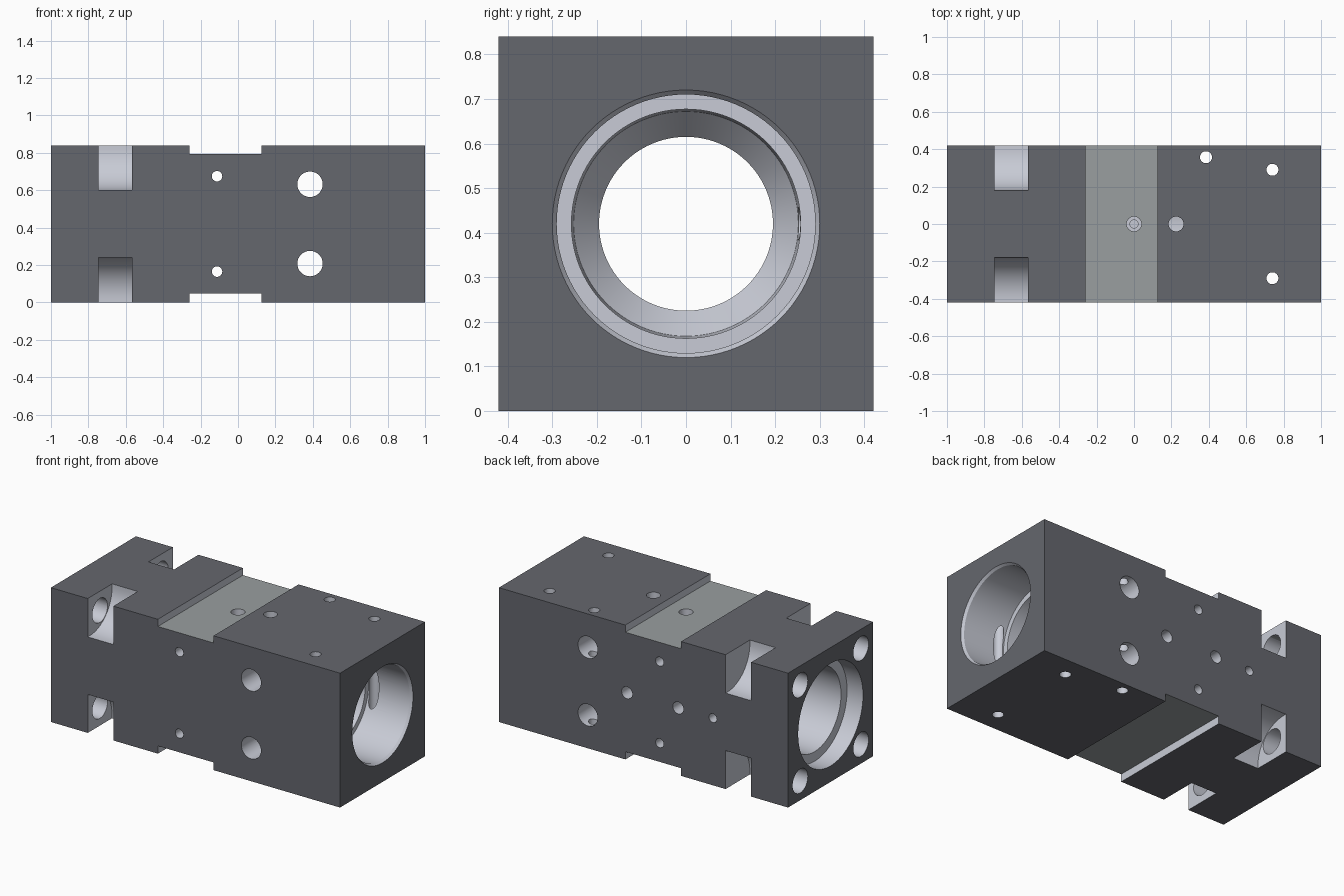
import bpy, bmesh, math
from mathutils import Vector

if "Cube" in bpy.data.objects:
    bpy.data.objects.remove(bpy.data.objects["Cube"])

W, H, MID = 0.42, 0.84, 0.42   # half width, height, bore axis height


def make(name, bm):
    bmesh.ops.recalc_face_normals(bm, faces=bm.faces)
    mesh = bpy.data.meshes.new(name)
    bm.to_mesh(mesh)
    bm.free()
    ob = bpy.data.objects.new(name, mesh)
    bpy.context.collection.objects.link(ob)
    return ob


def prism(name, outline, x0, x1):
    """Extrude a (y, z) outline along x."""
    bm = bmesh.new()
    face = bm.faces.new([bm.verts.new((x0, y, z)) for y, z in outline])
    ext = bmesh.ops.extrude_face_region(bm, geom=[face])
    verts = [v for v in ext["geom"] if isinstance(v, bmesh.types.BMVert)]
    bmesh.ops.translate(bm, verts=verts, vec=(x1 - x0, 0, 0))
    return make(name, bm)


def box(name, x0, x1, z0, z1, w):
    return prism(name, [(-w, z0), (w, z0), (w, z1), (-w, z1)], x0, x1)


def drill(name, a, b, r, seg=32):
    """Cylinder cutter between two points."""
    a, b = Vector(a), Vector(b)
    bm = bmesh.new()
    bmesh.ops.create_cone(bm, cap_ends=True, segments=seg, radius1=r, radius2=r,
                          depth=(b - a).length)
    ob = make(name, bm)
    ob.data.transform((b - a).to_track_quat('Z', 'Y').to_matrix().to_4x4())
    ob.location = (a + b) / 2
    return ob


def lathe(name, profile, seg=96):
    """Revolve (x, radius) points round the bore axis."""
    bm = bmesh.new()
    rings = [[bm.verts.new((x, r * math.cos(2 * math.pi * i / seg),
                            MID + r * math.sin(2 * math.pi * i / seg)))
              for i in range(seg)] for x, r in profile]
    for p, q in zip(rings, rings[1:]):
        for i in range(seg):
            j = (i + 1) % seg
            bm.faces.new((p[i], p[j], q[j], q[i]))
    bm.faces.new(rings[0])
    bm.faces.new(rings[-1])
    return make(name, bm)


def material(name, rgb):
    mat = bpy.data.materials.new(name)
    mat.diffuse_color = (*rgb, 1)
    mat.use_nodes = True
    mat.node_tree.nodes["Principled BSDF"].inputs["Base Color"].default_value = mat.diffuse_color
    return mat


body = box("valve_block", -1, 1, 0, H, W)
cutters = []

# Shallow cross grooves, top and bottom
cutters.append(box("groove_top", -0.26, 0.125, 0.795, H + 0.1, W + 0.1))
cutters.append(box("groove_bottom", -0.26, 0.125, -0.1, 0.048, W + 0.1))

# Stepped main bore with conical neck
cutters.append(lathe("main_bore", [
    (-1.05, 0.32), (-0.89, 0.32), (-0.89, 0.26), (-0.30, 0.26), (-0.30, 0.195),
    (0.0, 0.195), (0.07, 0.252), (0.16, 0.257), (0.70, 0.257), (0.70, 0.29),
    (0.985, 0.29), (1.0, 0.30), (1.05, 0.30)]))

# Rounded corner pockets and the bolt holes leading into them
arc = [(0.02 + 0.22 * math.cos(t * math.pi / 32), 0.02 + 0.22 * math.sin(t * math.pi / 32))
       for t in range(17)]
outline = [(-0.05, -0.05), (0.24, -0.05)] + arc + [(-0.05, 0.24)]
for sy in (-1, 1):
    for sz in (-1, 1):
        pts = [(sy * (W - u), MID + sz * (MID - v)) for u, v in outline]
        cutters.append(prism("corner_pocket", pts, -0.745, -0.568))
        y, z = sy * 0.30, MID + sz * 0.30
        cutters.append(drill("corner_bolt_hole", (-1.1, y, z), (-0.7, y, z), 0.075))

# Cross holes right through, front to back
for x, dz, r in ((0.385, 0.212, 0.068), (-0.112, 0.255, 0.028)):
    for s in (-1, 1):
        z = MID + s * dz
        cutters.append(drill("cross_hole", (x, -0.6, z), (x, 0.6, z), r))

# Vertical holes right through
for x, y in ((0.385, 0.357), (0.74, 0.29), (0.74, -0.29)):
    cutters.append(drill("vertical_hole", (x, y, -0.1), (x, y, 1.0), 0.032))

# Ports from the back and top
for x, r in ((0.114, 0.037), (-0.24, 0.037), (-0.48, 0.027)):
    cutters.append(drill("back_port", (x, 0.6, MID), (x, 0.23, MID), r))
cutters.append(drill("top_port", (0.225, 0, 1.0), (0.225, 0, 0.6), 0.04))
cutters.append(drill("groove_port", (0, 0, 1.0), (0, 0, 0.73), 0.04))
cutters.append(drill("groove_port_neck", (0, 0, 0.9), (0, 0, 0.67), 0.022))

# Cut everything, then tidy up
bpy.context.view_layer.objects.active = body
body.select_set(True)
for c in cutters:
    c.hide_render = True
    mod = body.modifiers.new(c.name, 'BOOLEAN')
    mod.operation = 'DIFFERENCE'
    mod.solver = 'EXACT'
    mod.object = c
    bpy.ops.object.modifier_apply(modifier=mod.name)
for c in cutters:
    bpy.data.objects.remove(c)
bpy.ops.object.shade_smooth_by_angle(angle=math.radians(25))

# Dark outer skin, lighter machined surfaces, pale groove floors
mesh = body.data
mesh.materials.clear()
mesh.materials.append(material("dark_skin", (0.13, 0.135, 0.155)))
mesh.materials.append(material("machined_metal", (0.58, 0.60, 0.67)))
mesh.materials.append(material("groove_metal", (0.32, 0.345, 0.35)))
for p in mesh.polygons:
    c, n = p.center, p.normal
    outer = ((abs(abs(c.x) - 1) < 1e-3 and abs(n.x) > 0.99)
             or (abs(abs(c.y) - W) < 1e-3 and abs(n.y) > 0.99)
             or (abs(abs(c.z - MID) - MID) < 1e-3 and abs(n.z) > 0.99))
    groove = abs(n.z) > 0.99 and min(abs(c.z - 0.795), abs(c.z - 0.048)) < 1e-3
    p.material_index = 0 if outer else 2 if groove else 1
